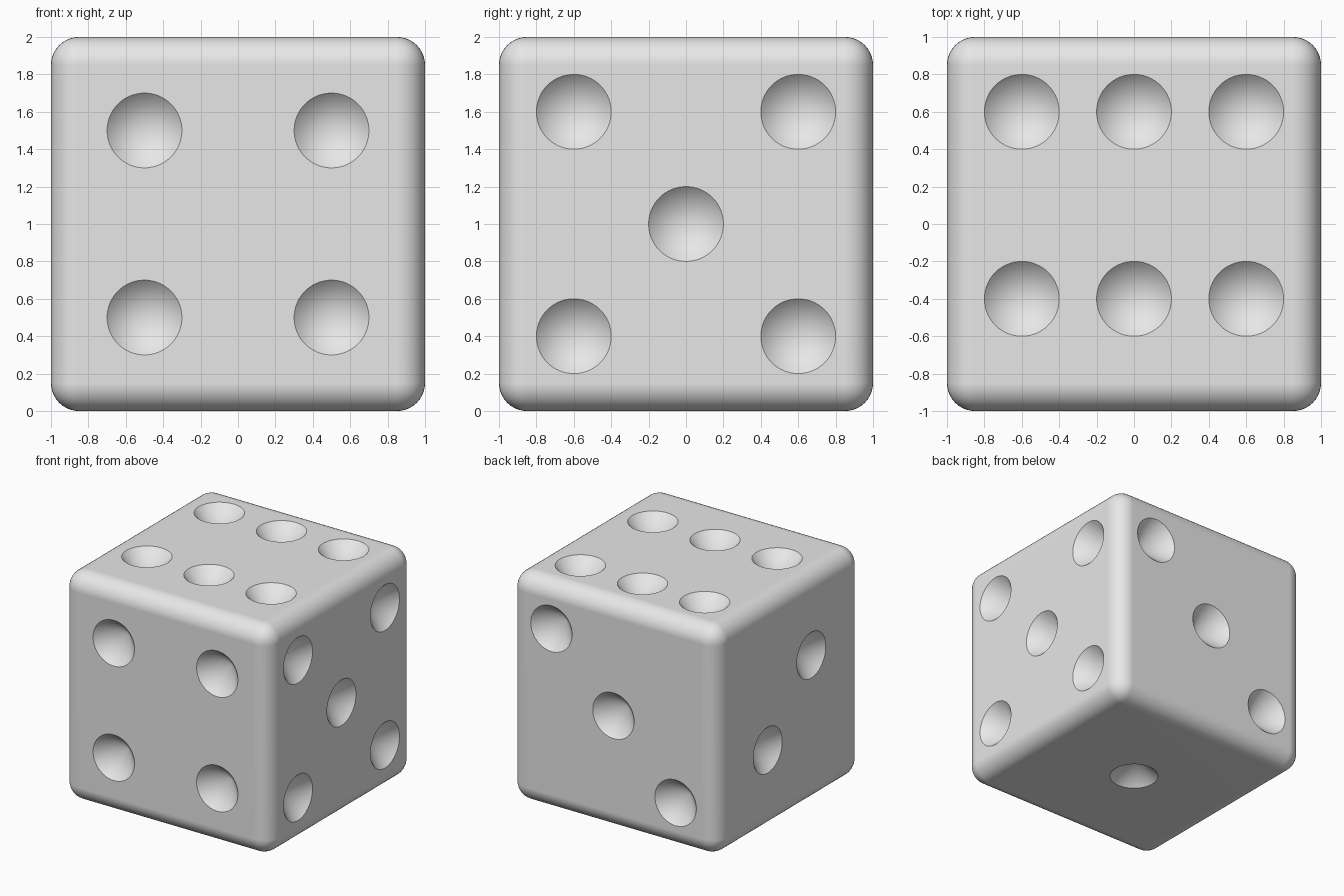
import bpy, bmesh
from mathutils import Vector, Matrix

default = bpy.data.objects.get("Cube")
if default:
    bpy.data.objects.remove(default, do_unlink=True)

PIP_R, PIP_DEPTH, LIP = 0.2, 0.2, 0.05
CENTRE = Vector((0, 0, 1))

grey = bpy.data.materials.new("plain_grey")
grey.use_nodes = True
colour = (0.8, 0.8, 0.8, 1)
grey.diffuse_color = colour
grey.node_tree.nodes["Principled BSDF"].inputs["Base Color"].default_value = colour


def add_object(name, bm):
    mesh = bpy.data.meshes.new(name)
    bm.to_mesh(mesh)
    bm.free()
    mesh.materials.append(grey)
    obj = bpy.data.objects.new(name, mesh)
    bpy.context.collection.objects.link(obj)
    return obj


# Rounded cube body
bm = bmesh.new()
bmesh.ops.create_cube(bm, size=2, matrix=Matrix.Translation(CENTRE))
bmesh.ops.bevel(bm, geom=bm.edges[:], offset=0.15, segments=10,
                profile=0.5, affect='EDGES')
body = add_object("die_body", bm)

# Pip centres on each face, relative to the cube centre
grid = (-0.6, 0.6)
pips = {
    (0, -1, 0): [(x, -1, z) for x in (-0.5, 0.5) for z in (-0.5, 0.5)],
    (1, 0, 0): [(1, y, z) for y in grid for z in grid] + [(1, 0, 0)],
    (0, 0, 1): [(x, y, 1) for x in (-0.6, 0, 0.6) for y in (-0.4, 0.6)],
    (0, 1, 0): [(t, 1, t) for t in (-0.6, 0, 0.6)],
    (-1, 0, 0): [(-1, t, -t) for t in (-0.3, 0.3)],
    (0, 0, -1): [(0, 0, -1)],
}

# Conical pip cutters, points inward and rims just outside the face
bm = bmesh.new()
height = PIP_DEPTH + LIP
for normal, centres in pips.items():
    inward = -Vector(normal)
    turn = inward.to_track_quat('Z', 'Y').to_matrix().to_4x4()
    for c in centres:
        middle = CENTRE + Vector(c) + inward * (height / 2 - LIP)
        bmesh.ops.create_cone(bm, cap_ends=True, segments=64,
                              radius1=PIP_R * height / PIP_DEPTH, radius2=0,
                              depth=height, matrix=Matrix.Translation(middle) @ turn)
bmesh.ops.remove_doubles(bm, verts=bm.verts[:], dist=1e-5)
bmesh.ops.recalc_face_normals(bm, faces=bm.faces[:])
cutter = add_object("pip_cutter", bm)
cutter.hide_render = True

# Cut the pips, then smooth with crisp rims and flat faces
bpy.context.view_layer.objects.active = body
body.select_set(True)
cut = body.modifiers.new("pips", 'BOOLEAN')
cut.operation = 'DIFFERENCE'
cut.solver = 'EXACT'
cut.object = cutter
bpy.ops.object.modifier_apply(modifier=cut.name)
bpy.data.objects.remove(cutter, do_unlink=True)
bpy.ops.object.shade_smooth_by_angle(angle=0.5)
weighted = body.modifiers.new("flat_face_normals", 'WEIGHTED_NORMAL')
weighted.keep_sharp = True
